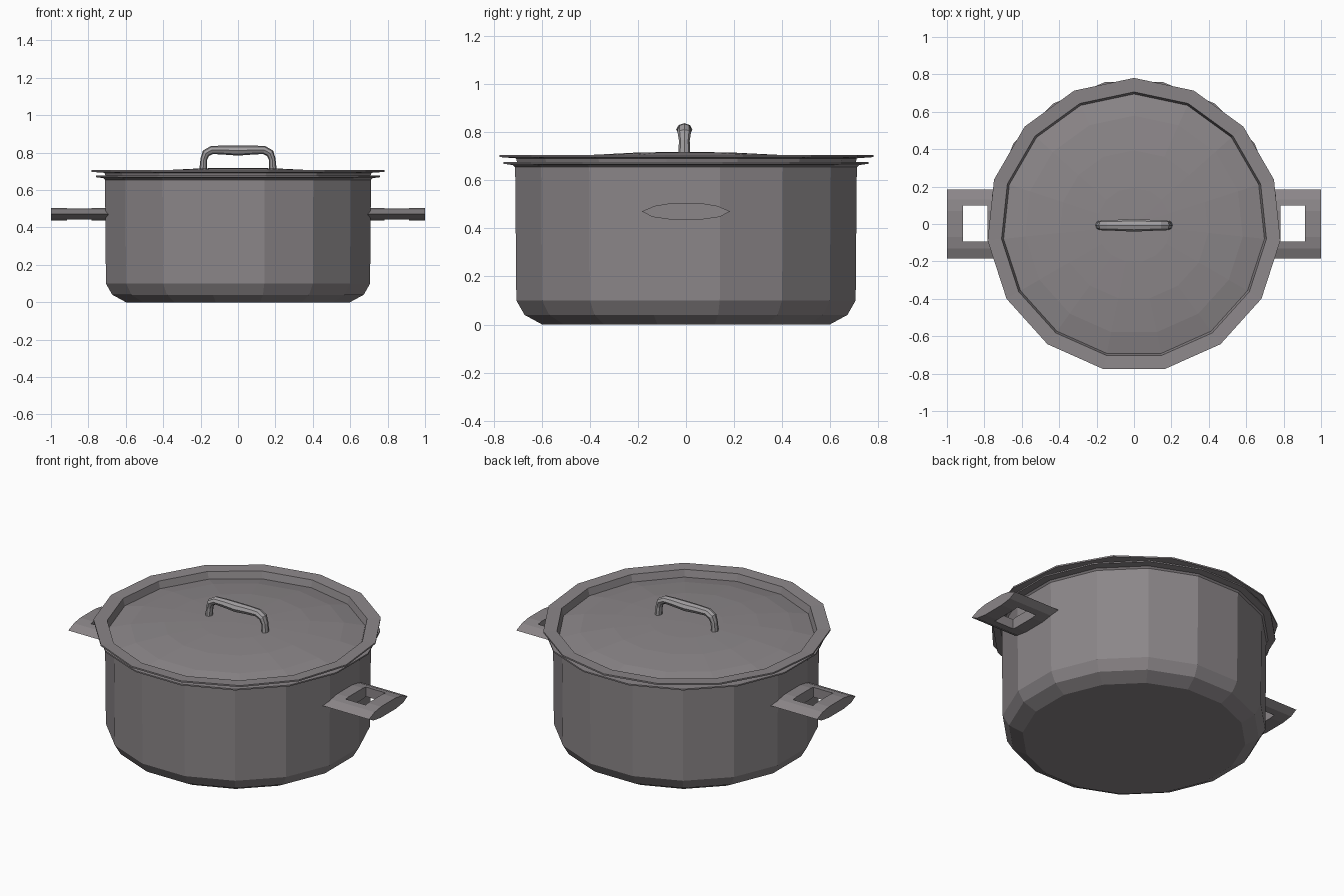
import bpy, bmesh
from math import sin, cos, pi

if "Cube" in bpy.data.objects:
    bpy.data.objects.remove(bpy.data.objects["Cube"])


def material(name, color):
    mat = bpy.data.materials.new(name)
    mat.diffuse_color = (*color, 1)
    mat.use_nodes = True
    mat.node_tree.nodes["Principled BSDF"].inputs["Base Color"].default_value = mat.diffuse_color
    return mat


dark_metal = material("dark_metal", (0.26, 0.24, 0.25))
light_metal = material("light_metal", (0.36, 0.345, 0.355))


def make_object(name, bm):
    bmesh.ops.recalc_face_normals(bm, faces=bm.faces)
    mesh = bpy.data.meshes.new(name)
    bm.to_mesh(mesh)
    bm.free()
    mesh.materials.append(dark_metal)
    obj = bpy.data.objects.new(name, mesh)
    bpy.context.collection.objects.link(obj)
    return obj


def lathe(name, profile, sides, start):
    """Turn (radius, z) points about z; radius 0 becomes a single pole."""
    bm = bmesh.new()
    rings = []
    for r, z in profile:
        if r == 0:
            rings.append([bm.verts.new((0, 0, z))] * sides)
        else:
            angles = [start + 2 * pi * i / sides for i in range(sides)]
            rings.append([bm.verts.new((r * cos(a), r * sin(a), z)) for a in angles])
    for low, high in zip(rings, rings[1:]):
        for i in range(sides):
            j = (i + 1) % sides
            quad = [low[i], low[j], high[j], high[i]]
            bm.faces.new(list(dict.fromkeys(quad)))
    return make_object(name, bm)


# Pot: 16 sides, flat facing the front, with rolled-out rim and hollow inside
lathe("pot", [(0, 0), (0.61, 0), (0.685, 0.04), (0.72, 0.1), (0.725, 0.655),
              (0.735, 0.664), (0.775, 0.669), (0.775, 0.677), (0.721, 0.677),
              (0.712, 0.1), (0.676, 0.05), (0.6, 0.015), (0, 0.015)],
      16, pi / 16)

# Lid: 15 sides, corner at the back, flange, stepped edge and shallow dome
lid = lathe("lid", [(0, 0.719), (0.2, 0.716), (0.4, 0.706), (0.585, 0.685), (0.701, 0.66),
                    (0.712, 0.702), (0.787, 0.706), (0.787, 0.697), (0.717, 0.692),
                    (0.705, 0.65), (0.585, 0.675), (0.4, 0.696), (0, 0.709)],
            15, pi / 2)
lid.location.y = -0.006

# Side handles: lens-shaped section extruded outwards
section = [(-0.184, 0.471), (-0.13, 0.494), (-0.07, 0.504), (0.07, 0.504), (0.13, 0.494),
           (0.184, 0.471), (0.14, 0.448), (0.07, 0.438), (-0.07, 0.438), (-0.14, 0.448)]
bm = bmesh.new()
end = bm.faces.new([bm.verts.new((0.708, y, z)) for y, z in section])
out = bmesh.ops.extrude_face_region(bm, geom=[end], use_keep_orig=True)
bmesh.ops.translate(bm, vec=(0.292, 0, 0),
                    verts=[v for v in out["geom"] if isinstance(v, bmesh.types.BMVert)])
# stretch the inner end into the wall at the handle's outer edges
for v in bm.verts:
    if v.co.x < 0.8 and abs(v.co.y) > 0.12:
        v.co.x = 0.69
handles = make_object("side_handles", bm)

# Rectangular finger hole
bm = bmesh.new()
bmesh.ops.create_cube(bm, size=1)
bmesh.ops.scale(bm, vec=(0.132, 0.192, 0.3), verts=bm.verts)
bmesh.ops.translate(bm, vec=(0.848, 0.003, 0.47), verts=bm.verts)
cutter = make_object("handle_hole_cutter", bm)
cutter.hide_render = True
cutter.hide_set(True)

hole = handles.modifiers.new("hole", 'BOOLEAN')
hole.operation = 'DIFFERENCE'
hole.solver = 'EXACT'
hole.object = cutter
handles.modifiers.new("both_sides", 'MIRROR').use_mirror_merge = False

# Lid handle: arched tube, slimmer legs and a fuller grip
half = [(0.187, 0.705, 0.020), (0.183, 0.765, 0.018), (0.171, 0.797, 0.022),
        (0.14, 0.814, 0.022), (0.08, 0.814, 0.024)]
path = [(-x, z, r) for x, z, r in half] + [(0, 0.811, 0.027)] + half[::-1]
curve = bpy.data.curves.new("lid_handle", 'CURVE')
curve.dimensions = '3D'
curve.bevel_depth = 1
curve.bevel_resolution = 2
curve.use_fill_caps = True
curve.materials.append(light_metal)
spline = curve.splines.new('POLY')
spline.points.add(len(path) - 1)
for point, (x, z, r) in zip(spline.points, path):
    point.co = (x, 0, z, 1)
    point.radius = r
spline.use_smooth = False
lid_handle = bpy.data.objects.new("lid_handle", curve)
lid_handle.location.y = -0.007
lid_handle.scale.y = 1.25
bpy.context.collection.objects.link(lid_handle)
